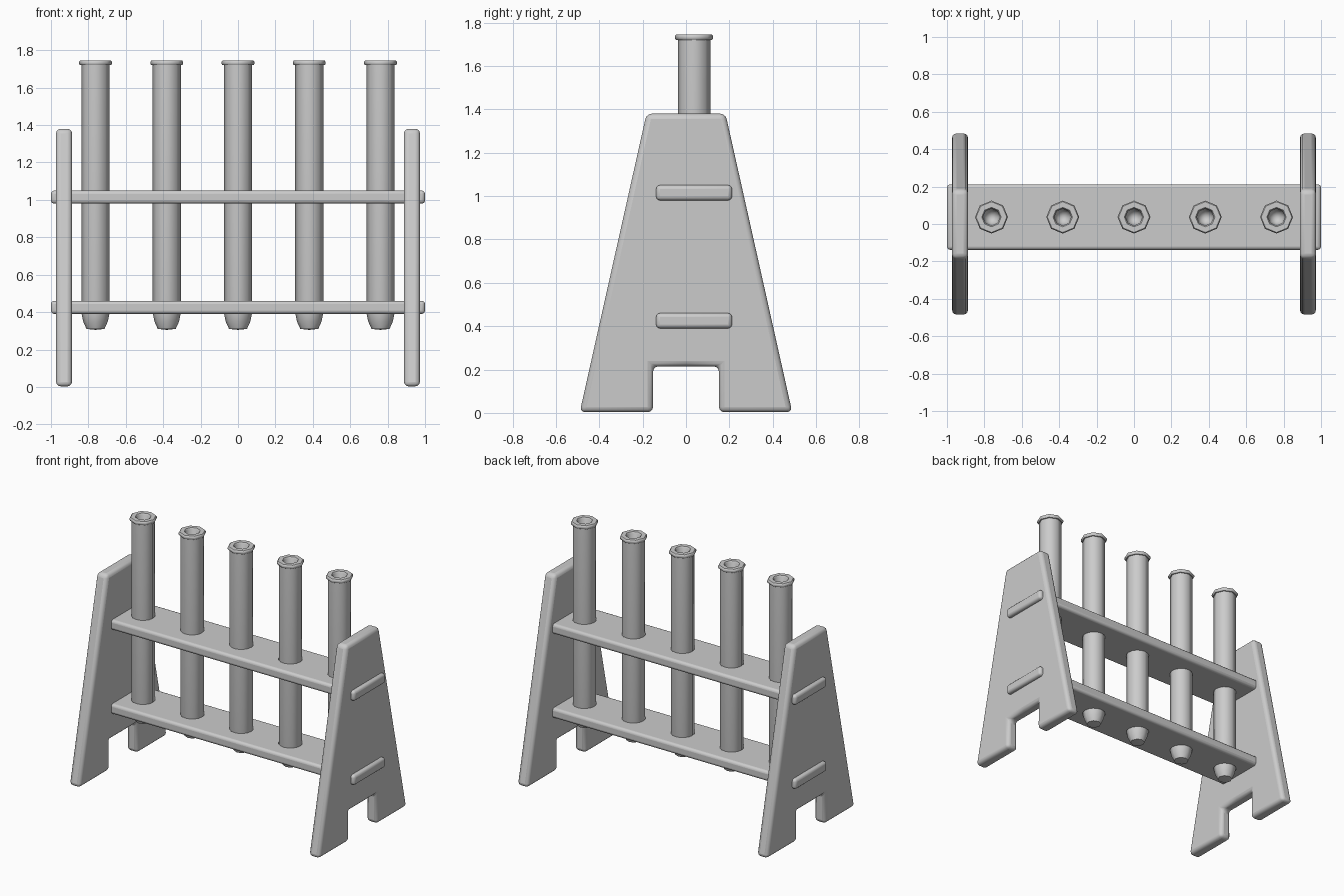
import bpy, bmesh, math

if "Cube" in bpy.data.objects:
    bpy.data.objects.remove(bpy.data.objects["Cube"])

TUBE_Y = 0.037
TUBE_X = [-0.762, -0.381, 0.0, 0.381, 0.762]


def add_object(name, bm):
    bmesh.ops.recalc_face_normals(bm, faces=bm.faces[:])
    mesh = bpy.data.meshes.new(name)
    bm.to_mesh(mesh)
    bm.free()
    ob = bpy.data.objects.new(name, mesh)
    bpy.context.collection.objects.link(ob)
    return ob


def bevel(ob, width):
    mod = ob.modifiers.new("bevel", 'BEVEL')
    mod.width = width
    mod.segments = 3
    mod.limit_method = 'ANGLE'
    mod.angle_limit = math.radians(30)


def smooth(ob, angle=50):
    bpy.ops.object.select_all(action='DESELECT')
    ob.select_set(True)
    bpy.context.view_layer.objects.active = ob
    bpy.ops.object.shade_smooth_by_angle(angle=math.radians(angle))


def lathe(profile, sides):
    # revolve (radius, z) points; both ends lie on the axis
    bm = bmesh.new()
    verts = [bm.verts.new((r, 0, z)) for r, z in profile]
    edges = [bm.edges.new(p) for p in zip(verts, verts[1:])]
    bmesh.ops.spin(bm, geom=verts + edges, cent=(0, 0, 0), axis=(0, 0, 1),
                   angle=2 * math.pi, steps=sides)
    bmesh.ops.remove_doubles(bm, verts=bm.verts[:], dist=0.0005)
    return bm


# Tapered end panels with a notch forming two feet
half = [(0.0, 0.215), (0.152, 0.215), (0.152, 0.003), (0.49, 0.003), (0.182, 1.38)]
outline = half + [(-y, z) for y, z in reversed(half[1:])]
for side, sx in (("left", -1), ("right", 1)):
    bm = bmesh.new()
    face = bm.faces.new([bm.verts.new((sx * 0.93 - 0.043, y, z)) for y, z in outline])
    ext = bmesh.ops.extrude_face_region(bm, geom=[face])
    moved = [v for v in ext["geom"] if isinstance(v, bmesh.types.BMVert)]
    bmesh.ops.translate(bm, verts=moved, vec=(0.086, 0, 0))
    panel = add_object(side + "_end_panel", bm)
    bevel(panel, 0.025)
    smooth(panel)

# Cutter for the tube holes in the shelves
bm = bmesh.new()
for x in TUBE_X:
    new = bmesh.ops.create_cone(bm, cap_ends=True, segments=16, radius1=0.076,
                                radius2=0.076, depth=2)
    bmesh.ops.translate(bm, verts=new["verts"], vec=(x, TUBE_Y, 0.8))
cutter = add_object("hole_cutter", bm)
cutter.hide_render = True
cutter.hide_viewport = True
cutter.display_type = 'WIRE'

# Two shelves that pass through the panels
for name, z in (("lower_shelf", 0.425), ("upper_shelf", 1.015)):
    bm = bmesh.new()
    bmesh.ops.create_cube(bm, size=1)
    bmesh.ops.scale(bm, verts=bm.verts[:], vec=(2.0, 0.35, 0.07))
    bmesh.ops.translate(bm, verts=bm.verts[:], vec=(0, TUBE_Y, z))
    shelf = add_object(name, bm)
    bevel(shelf, 0.018)
    cut = shelf.modifiers.new("holes", 'BOOLEAN')
    cut.operation = 'DIFFERENCE'
    cut.object = cutter
    smooth(shelf)

# Hollow eight-sided tubes with round bottoms and a rolled lip
profile = [(0, 0.305), (0.048, 0.31), (0.066, 0.35), (0.075, 0.395), (0.075, 1.72),
           (0.083, 1.72), (0.088, 1.727), (0.088, 1.738), (0.082, 1.745),
           (0.052, 1.745), (0.045, 1.735), (0.045, 0.40), (0.032, 0.36), (0, 0.345)]
for i, x in enumerate(TUBE_X):
    tube = add_object(f"test_tube_{i + 1}", lathe(profile, 8))
    tube.location = (x, TUBE_Y, 0)
    smooth(tube)
